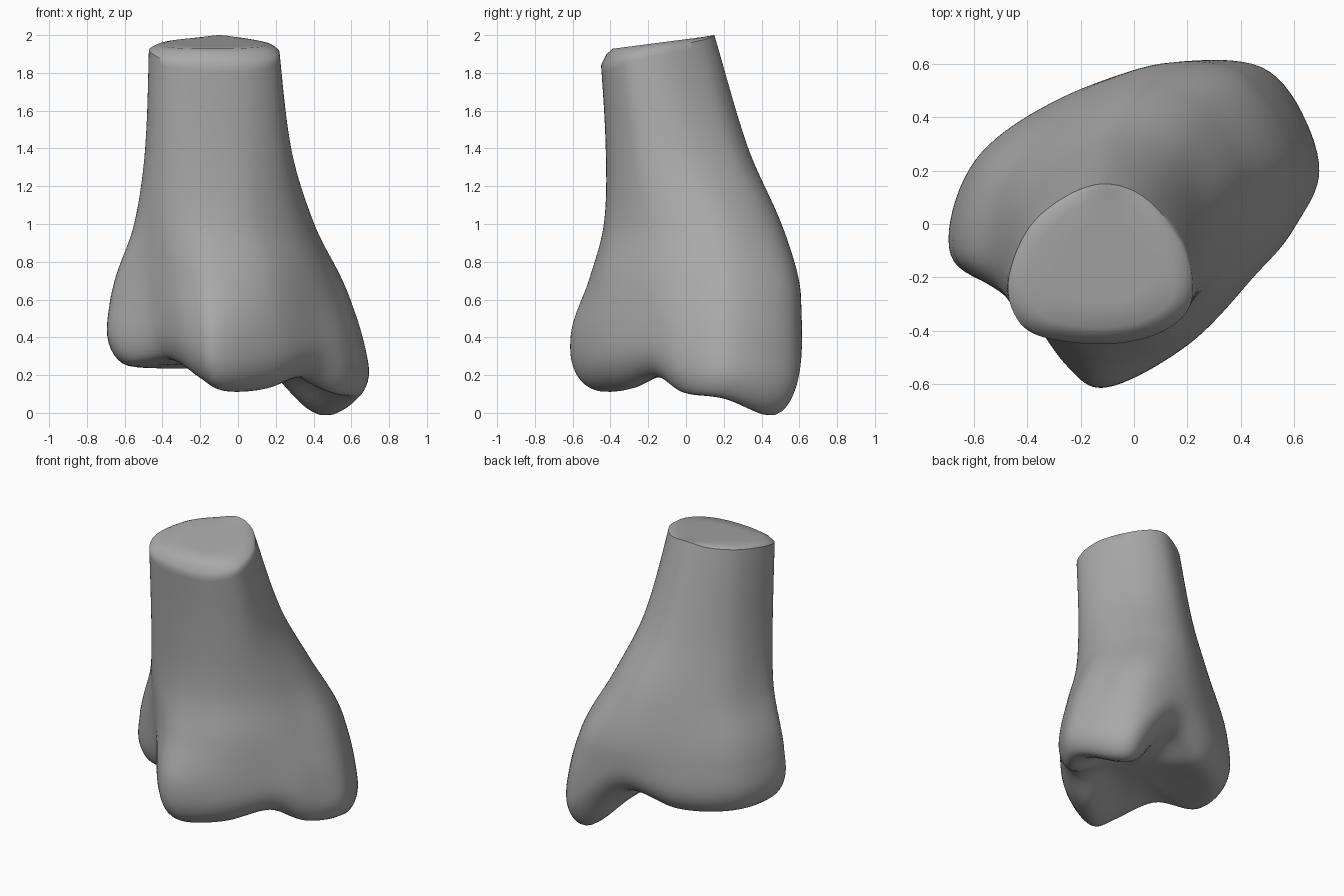
import bpy, bmesh, math
from mathutils import Vector

cube = bpy.data.objects.get("Cube")
if cube:
    bpy.data.objects.remove(cube, do_unlink=True)

POINTS, SUB, WALL, ROUND, INNER = 12, 10, 48, 8, 12
CENTER = Vector((0, 0.03))

# Cross-sections by height, twelve points each, counter-clockwise from the front lobe
SECTIONS = {
    0.2: [(-.1, -.61), (.2, -.455), (.46, -.21), (.61, -.02), (.705, .23), (.51, .575),
          (.16, .6), (-.26, .485), (-.6, .235), (-.68, -.12), (-.43, -.28), (-.25, -.535)],
    0.45: [(-.1, -.605), (.2, -.45), (.43, -.21), (.57, -.02), (.645, .25), (.46, .57),
           (.13, .602), (-.27, .475), (-.6, .235), (-.69, -.12), (-.44, -.28), (-.26, -.52)],
    0.7: [(-.12, -.515), (.15, -.435), (.36, -.24), (.49, -.02), (.55, .25), (.38, .545),
          (.08, .59), (-.27, .445), (-.56, .22), (-.65, -.11), (-.46, -.285), (-.29, -.44)],
    1.0: [(-.15, -.435), (.08, -.395), (.28, -.24), (.385, -.03), (.39, .22), (.24, .445),
          (.02, .503), (-.25, .38), (-.47, .17), (-.55, -.12), (-.47, -.285), (-.34, -.39)],
    1.4: [(-.15, -.425), (.06, -.395), (.225, -.28), (.28, -.12), (.255, .07), (.14, .26),
          (-.05, .33), (-.25, .25), (-.42, .08), (-.49, -.14), (-.46, -.3), (-.35, -.395)],
    2.0: [(-.12, -.46), (.07, -.43), (.185, -.35), (.21, -.24), (.175, -.09), (.045, .085),
          (-.1, .15), (-.25, .1), (-.39, -.02), (-.465, -.2), (-.45, -.335), (-.36, -.425)],
}
# Per point: cut edge height, lower rim height, rim inset
CUT = [1.84, 1.84, 1.87, 1.91, 1.94, 1.975, 2.0, 1.975, 1.955, 1.93, 1.9, 1.86]
RIM = [.11, .12, .185, .1, .07, -.015, .32, .24, .235, .25, .28, .18]
INSET = [.17, .17, .15, .1, .1, .14, .16, .14, .13, .12, .1, .14]


def spline(keys, values, x):
    """Smooth cubic curve through values at uneven keys."""
    last = len(keys) - 1
    x = min(max(x, keys[0]), keys[-1])
    i = min(max(k for k in range(last + 1) if keys[k] <= x), last - 1)

    def slope(k):
        a, b = max(k - 1, 0), min(k + 1, last)
        return (values[b] - values[a]) / (keys[b] - keys[a])

    span = keys[i + 1] - keys[i]
    t = (x - keys[i]) / span
    s = 1 - t
    return (values[i] * (s * s * (1 + 2 * t)) + values[i + 1] * (t * t * (3 - 2 * t))
            + slope(i) * (span * t * s * s) - slope(i + 1) * (span * t * t * s))


def around(values, u):
    """Closed curve through the twelve values."""
    padded = values[-2:] + values + values[:2]
    return spline(list(range(-2, POINTS + 2)), padded, u)


heights = list(SECTIONS)
outlines = [[Vector(p) for p in pts] for pts in SECTIONS.values()]


def cut_plane(y):
    return 1.925 + 0.13 * (y + 0.41)


def column(u):
    """One line of points from the cut end down to the joint surface."""
    ring = [around(o, u) for o in outlines]
    top, rim, inset = around(CUT, u), around(RIM, u), around(INSET, u)
    rounding = 0.2
    edge = spline(heights, ring, top)
    middle = Vector((-0.12, -0.14))
    pts = []
    # Cut end
    for f in (0.2, 0.5, 0.8, 0.91, 0.97):
        p = middle.lerp(edge, f)
        w = max(0, (f - 0.8) / 0.2) ** 2
        pts.append((*p, cut_plane(p.y) * (1 - w) + top * w))
    # Shaft wall
    for i in range(WALL + 1):
        z = top + (rim + rounding - top) * i / WALL
        pts.append((*spline(heights, ring, z), z))
    # Rounded rim
    for i in range(1, ROUND + 1):
        a = math.pi / 2 * i / ROUND
        z = rim + rounding * (1 - math.sin(a))
        p = spline(heights, ring, z)
        p = p + (CENTER - p).normalized() * inset * (1 - math.cos(a))
        pts.append((*p, z))
    # Hollow joint surface
    lip = Vector(pts[-1][:2])
    for i in range(1, INNER):
        f = 1 - i / INNER
        blend = f ** 4 * (5 - 4 * f)
        pts.append((*CENTER.lerp(lip, f), 0.26 + (rim - 0.26) * blend))
    return pts


bm = bmesh.new()
count = POINTS * SUB
columns = [[bm.verts.new(p) for p in column(j / SUB)] for j in range(count)]
for j in range(count):
    a, b = columns[j], columns[(j + 1) % count]
    for i in range(len(a) - 1):
        bm.faces.new((a[i], a[i + 1], b[i + 1], b[i]))
bm.faces.new([c[0] for c in columns])
bm.faces.new([c[-1] for c in reversed(columns)])
# Soften the lower end a little
low = [v for v in bm.verts if v.co.z < 0.6]
for _ in range(4):
    bmesh.ops.smooth_vert(bm, verts=low, factor=0.5, use_axis_x=True, use_axis_y=True, use_axis_z=True)
bmesh.ops.recalc_face_normals(bm, faces=bm.faces)

mesh = bpy.data.meshes.new("shin_bone_lower_end")
bm.to_mesh(mesh)
bm.free()
bone = bpy.data.objects.new("shin_bone_lower_end", mesh)
bpy.context.collection.objects.link(bone)

grey = bpy.data.materials.new("bone_grey")
grey.use_nodes = True
color = (0.4, 0.4, 0.4, 1)
grey.diffuse_color = color
grey.node_tree.nodes["Principled BSDF"].inputs["Base Color"].default_value = color
mesh.materials.append(grey)

bpy.context.view_layer.objects.active = bone
bone.select_set(True)
bpy.ops.object.shade_smooth_by_angle(angle=math.radians(40))
